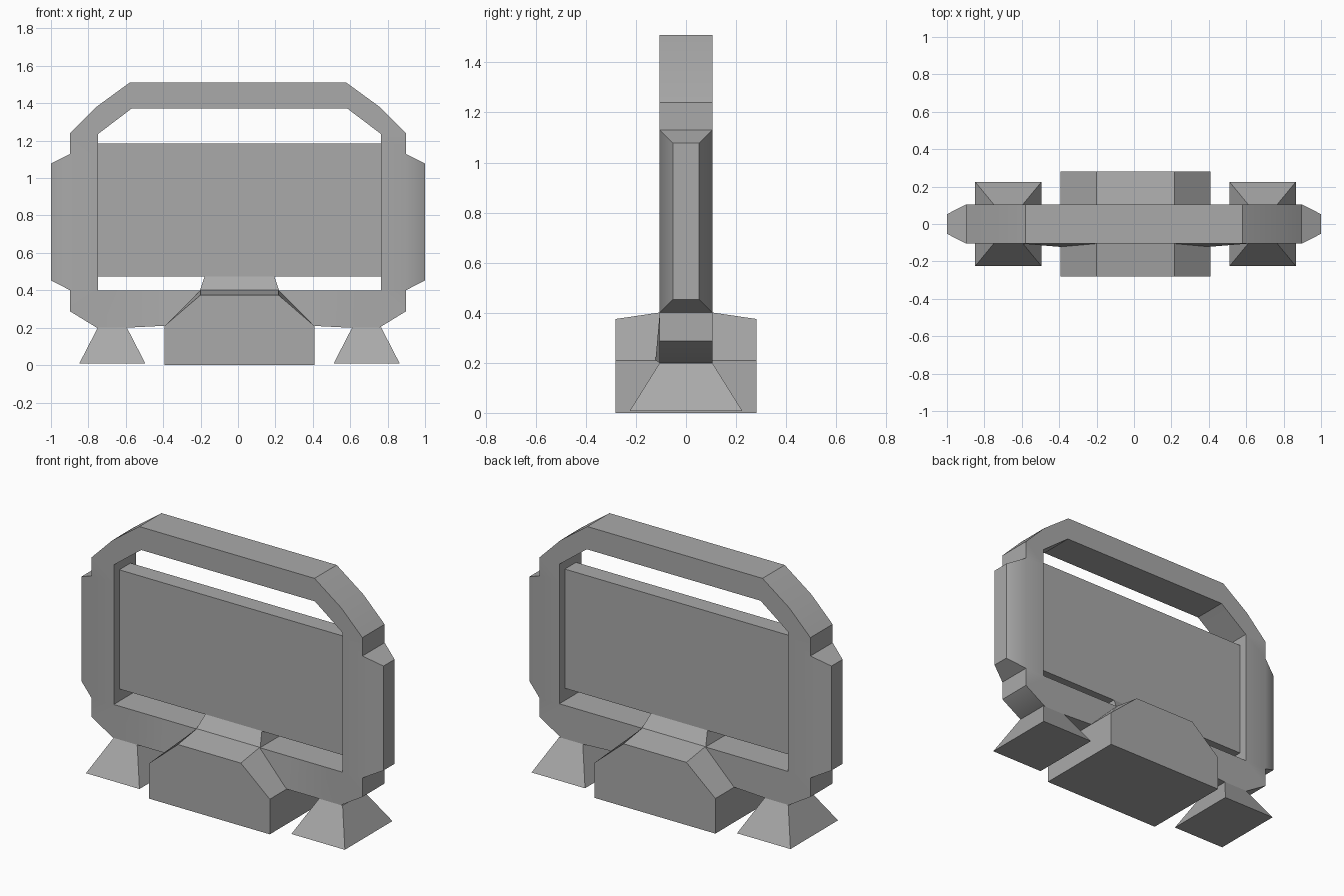
import bpy
import bmesh
import math

cube = bpy.data.objects.get("Cube")
if cube:
    bpy.data.objects.remove(cube, do_unlink=True)

grey = bpy.data.materials.new("mid_grey")
grey.use_nodes = True
colour = (0.4, 0.4, 0.4, 1)
grey.diffuse_color = colour
grey.node_tree.nodes["Principled BSDF"].inputs["Base Color"].default_value = colour

SHIFT = 0.008  # the inner parts sit slightly off centre
DEPTH = 0.105  # half thickness of the frame


def finish(name, bm):
    bmesh.ops.recalc_face_normals(bm, faces=bm.faces[:])
    mesh = bpy.data.meshes.new(name)
    bm.to_mesh(mesh)
    bm.free()
    mesh.materials.append(grey)
    obj = bpy.data.objects.new(name, mesh)
    bpy.context.collection.objects.link(obj)
    return obj


def loft(name, sections):
    """Skin a row of matching closed sections and cap both ends."""
    bm = bmesh.new()
    rings = [[bm.verts.new(p) for p in s] for s in sections]
    for a, b in zip(rings, rings[1:]):
        for i in range(len(a)):
            j = (i + 1) % len(a)
            bm.faces.new((a[i], a[j], b[j], b[i]))
    bm.faces.new(rings[0])
    bm.faces.new(rings[-1])
    return finish(name, bm)


def rect(cx, hx, hy, z):
    return [(cx - hx, -hy, z), (cx + hx, -hy, z), (cx + hx, hy, z), (cx - hx, hy, z)]


def both_sides(half, shift=0):
    return [(x + shift, z) for x, z in half] + [(shift - x, z) for x, z in reversed(half)]


# Frame: outer and inner outlines, paired point by point from top to bottom
outer = both_sides([(0.58, 1.51), (0.758, 1.38), (0.897, 1.24), (0.897, 1.13), (0.897, 0.4),
                    (0.897, 0.287), (0.755, 0.2), (0.6, 0.2), (0.4, 0.21)])
inner = both_sides([(0.575, 1.373), (0.665, 1.305), (0.757, 1.235), (0.757, 1.13), (0.757, 0.4),
                    (0.73, 0.4), (0.68, 0.4), (0.6, 0.4), (0.4, 0.4)], SHIFT)
bm = bmesh.new()
loops = [[bm.verts.new((x, y, z)) for x, z in line]
         for line, y in ((outer, -DEPTH), (outer, DEPTH), (inner, DEPTH), (inner, -DEPTH))]
count = len(outer)
grips = []
for k in range(4):
    a, b = loops[k], loops[(k + 1) % 4]
    for i in range(count):
        j = (i + 1) % count
        face = bm.faces.new((a[i], a[j], b[j], b[i]))
        if k == 0 and i in (3, count - 5):
            grips.append(face)
# Lower front edge flares a little where it meets the base
for i in (8, 9):
    loops[0][i].co.y = -0.122
bmesh.ops.recalc_face_normals(bm, faces=bm.faces[:])
# Tapered side grips grown from the outer walls
for face in bmesh.ops.extrude_discrete_faces(bm, faces=grips)["faces"]:
    for v in face.verts:
        v.co.x = math.copysign(1, v.co.x)
        v.co.y *= 0.5
        v.co.z = 0.766 + (v.co.z - 0.766) * 0.856
frame = finish("frame", bm)
bpy.ops.object.select_all(action="DESELECT")
frame.select_set(True)
bpy.context.view_layer.objects.active = frame
bpy.ops.object.shade_smooth_by_angle(angle=math.radians(32))

# Recessed panel and the neck that carries it
loft("panel", [rect(SHIFT, 0.757, 0.053, z) for z in (0.473, 1.186)])
loft("panel_neck", [rect(SHIFT, 0.212, DEPTH, 0.398), rect(SHIFT, 0.187, 0.053, 0.474)])

# Central base with chamfered shoulders, its top rising toward the frame
loft("base", [[(x, y, z) for x, z in
               both_sides([(0.208, top), (0.4, 0.21), (0.4, 0)], SHIFT)]
              for y, top in ((-0.282, 0.375), (-DEPTH, 0.401), (DEPTH, 0.401), (0.282, 0.375))])

# Flared feet
for side, name in ((1, "left_foot"), (-1, "right_foot")):
    loft(name, [rect(SHIFT + side * 0.68, 0.177, 0.225, 0.008),
                rect(SHIFT + side * 0.68, 0.078, DEPTH, 0.2)])
